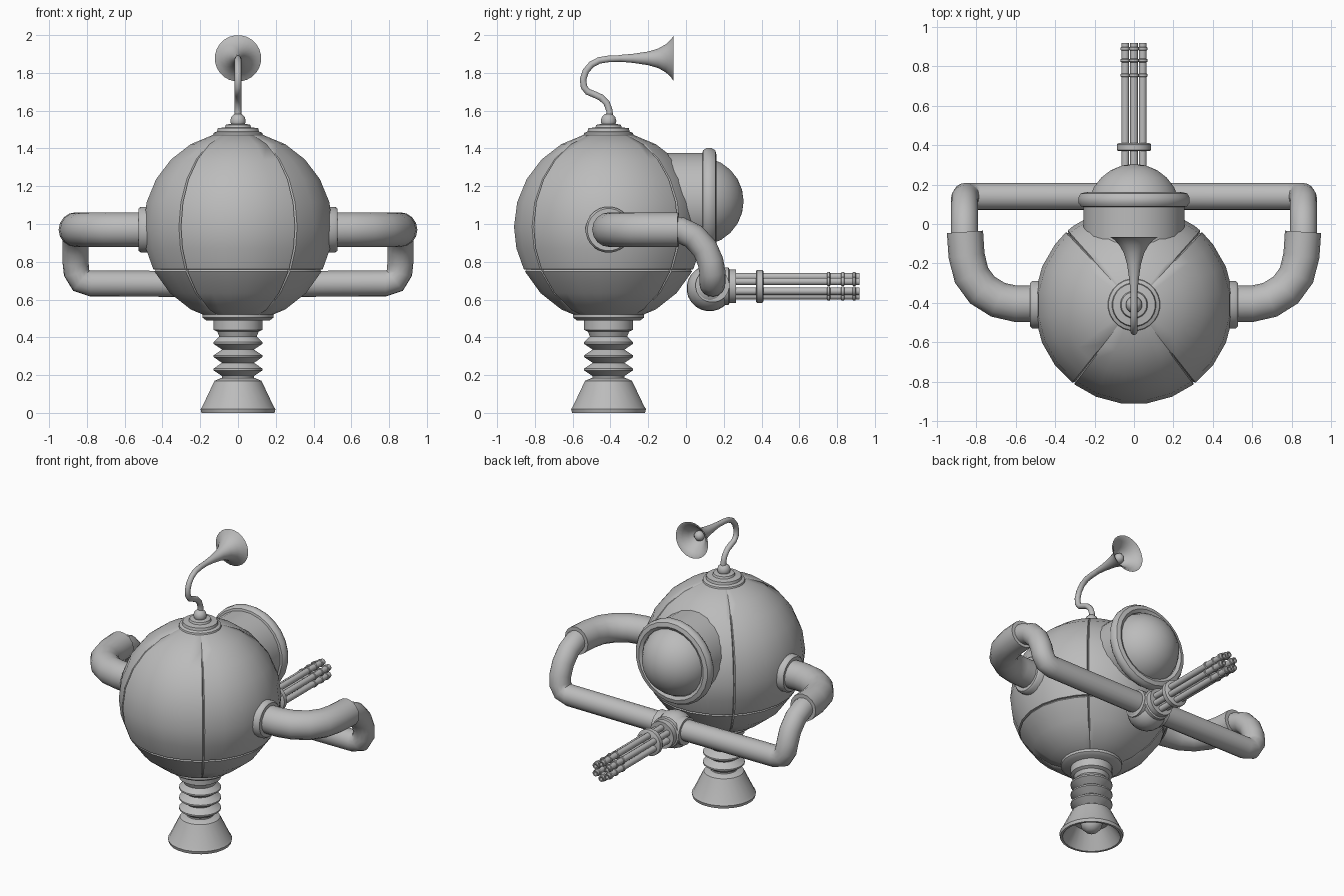
import bpy, bmesh, math
from mathutils import Vector, Matrix

if "Cube" in bpy.data.objects:
    bpy.data.objects.remove(bpy.data.objects["Cube"])

grey = bpy.data.materials.new("plain grey")
grey.diffuse_color = (0.5, 0.5, 0.5, 1)
grey.use_nodes = True
grey.node_tree.nodes["Principled BSDF"].inputs["Base Color"].default_value = grey.diffuse_color
X, Y, Z = Vector((1, 0, 0)), Vector((0, 1, 0)), Vector((0, 0, 1))
CY = -0.41  # y of the body axis


def finish(name, bm):
    bmesh.ops.remove_doubles(bm, verts=bm.verts, dist=1e-5)
    bmesh.ops.recalc_face_normals(bm, faces=bm.faces)
    me = bpy.data.meshes.new(name)
    bm.to_mesh(me)
    bm.free()
    me.materials.append(grey)
    ob = bpy.data.objects.new(name, me)
    bpy.context.collection.objects.link(ob)
    return ob


def skin(bm, rings):
    n = len(rings[0])
    for a, b in zip(rings, rings[1:]):
        for i in range(n):
            bm.faces.new((a[i], a[(i + 1) % n], b[(i + 1) % n], b[i]))


def lathe(name, profile, origin, axis=Z, segs=24, spokes=None):
    """Revolve (radius, height) points; spokes are (degrees, radius factor)."""
    bm = bmesh.new()
    spokes = spokes or [((i + 0.5) * 360 / segs, 1) for i in range(segs)]
    m = Matrix.Translation(origin) @ Z.rotation_difference(axis).to_matrix().to_4x4()
    rings = [[bm.verts.new(m @ Vector((r * f * math.cos(math.radians(a)),
                                       r * f * math.sin(math.radians(a)), h)))
              for a, f in spokes] for r, h in profile]
    skin(bm, rings)
    return finish(name, bm)


def tube(name, path, radius, segs=16):
    """Sweep a circle along a path, capped at both ends."""
    bm = bmesh.new()
    pts = [Vector(p) for p in path]
    rings, prev, side = [], None, None
    for i, p in enumerate(pts):
        t = (pts[min(i + 1, len(pts) - 1)] - pts[max(i - 1, 0)]).normalized()
        if side is None:
            side = t.orthogonal().normalized()
        else:
            side = prev.rotation_difference(t) @ side
        up = t.cross(side)
        rings.append([bm.verts.new(p + radius * (side * math.cos(a) + up * math.sin(a)))
                      for a in [2 * math.pi * k / segs for k in range(segs)]])
        prev = t
    skin(bm, rings)
    bm.faces.new(rings[0])
    bm.faces.new(rings[-1])
    return finish(name, bm)


def ball(r, lo=-90, hi=90, step=15):
    return [(r * math.cos(math.radians(a)), r * math.sin(math.radians(a)))
            for a in range(lo, hi + 1, step)]


# Body: sphere with four vertical panel grooves and one horizontal groove
R = 0.505
seams = [47.5, 132.5, 232.5, 307.5]
spokes = [(7.5 + 15 * k, 1) for k in range(24)
          if all(abs(7.5 + 15 * k - s) > 2 for s in seams)]
for s in seams:
    spokes += [(s - 0.8, 1), (s, 0.975), (s + 0.8, 1)]
profile = []
for a in (-90, -75, -60, -44, -28, -27.2, -26.4, -13, 0, 15, 30, 45, 60, 75, 90):
    r = R * (0.975 if a == -27.2 else 1)
    profile.append((r * math.cos(math.radians(a)), r * math.sin(math.radians(a))))
lathe("body", profile, (0, CY, 0.985), spokes=sorted(spokes))

# Pedestal: plate, neck, bellows and hollow flared foot
lathe("bottom_plate", [(0, 0.54), (0.19, 0.53), (0.19, 0.505), (0.17, 0.49), (0, 0.49)], (0, CY, 0))
bellows = [(0, 0.5), (0.13, 0.5), (0.13, 0.44), (0.11, 0.43), (0.10, 0.405)]
for z in (0.37, 0.30, 0.23):
    bellows += [(0.13, z + 0.005), (0.13, z - 0.005), (0.085, z - 0.035)]
lathe("bellows", bellows + [(0.085, 0.15), (0, 0.15)], (0, CY, 0))
lathe("foot", [(0, 0.19), (0.09, 0.185), (0.125, 0.17), (0.135, 0.15), (0.19, 0.035), (0.2, 0.02),
               (0.195, 0.0), (0.18, 0.0), (0.11, 0.11), (0, 0.12)], (0, CY, 0))
lathe("foot_core", ball(0.07, step=30), (0, CY, 0.10))

# Top cap
lathe("top_cap", [(0, 1.45), (0.135, 1.465), (0.13, 1.482), (0.112, 1.49), (0.108, 1.507),
                  (0.07, 1.512), (0.065, 1.525), (0.04, 1.53), (0, 1.53)], (0, CY, 0))
lathe("top_knob", ball(0.042, step=30), (0, CY, 1.545), segs=16)

# Horn: bent pipe and bell opening towards +y
tube("horn_pipe", [(0, y, z) for y, z in
                   [(-.405, 1.55), (-.405, 1.60), (-.42, 1.64), (-.45, 1.67), (-.49, 1.688), (-.52, 1.70),
                    (-.54, 1.725), (-.545, 1.765), (-.53, 1.81), (-.50, 1.845), (-.46, 1.866),
                    (-.41, 1.874), (-.33, 1.877)]], 0.018, 12)
lathe("horn_bell", [(0.018, 0), (0.024, .07), (0.036, .15), (0.052, .205), (0.075, .245), (0.10, .272),
                    (0.123, .287), (0.112, .285), (0.09, .265), (0.065, .235), (0.042, .20), (0, .18)],
      (0, -.352, 1.877), Y)
lathe("horn_clapper", ball(0.034, step=30), (0, -.145, 1.877), Y, 12)

# Eye: socket, rim and lens
EYE = (0, 0, 1.12)
lathe("eye_socket", [(0, -.2), (0.258, -.2), (0.258, .12), (0, .12)], EYE, Y)
lathe("eye_rim", [(0.25, .085), (0.272, .09), (0.285, .108), (0.285, .135), (0.272, .155),
                  (0.245, .162), (0.225, .15), (0.225, .10)], EYE, Y)
lathe("eye_lens", ball(0.237, 0, 90), (0, .068, 1.12), Y)

# Arms, left and right
for s, side in ((-1, "left"), (1, "right")):
    lathe(side + "_shoulder", [(0, .44), (0.122, .44), (0.122, .515), (0.112, .527), (0.09, .527),
                               (0, .527)], (0, CY, .97), X * s)
    tube(side + "_upper_arm", [(s * x, y, .97) for x, y in
                               [(.45, -.405), (.60, -.405), (.69, -.385), (.77, -.335), (.825, -.26),
                                (.85, -.16), (.858, -.04)]], 0.092)
    tube(side + "_forearm", [(s * x, y, z) for x, y, z in
                             [(.858, -.10, .975), (.86, -.03, .968), (.86, .04, .935), (.86, .10, .87),
                              (.86, .13, .80), (.855, .14, .745), (.83, .14, .70), (.78, .14, .685),
                              (.02, .14, .682)]], 0.069)
    lathe(side + "_hub_collar", [(0.06, .06), (0.09, .06), (0.09, .105), (0.06, .105)],
          (0, .14, .675), X * s)

# Gun hub and front collars
lathe("gun_hub", ball(0.122), (0, .125, .66), X)
lathe("gun_mount", [(0, .18), (0.10, .2), (0.10, .225), (0.09, .23), (0.09, .265), (0, .265)],
      (0, 0, .67), Y)
lathe("gun_ring", [(0, .37), (0.08, .37), (0.088, .376), (0.088, .404), (0.08, .41), (0, .41)],
      (0, 0, .67), Y)

# Six barrels, each with raised bands and a hollow muzzle
barrel = [(0, .2), (.02, .2)]
for y in (.755, .83, .89):
    barrel += [(.02, y - .009), (.025, y - .006), (.025, y + .006), (.02, y + .009)]
barrel += [(.02, .918), (.012, .918), (.012, .87), (0, .87)]
for k in range(6):
    a = math.pi / 2 + k * math.pi / 3
    lathe("barrel_%d" % (k + 1), barrel, (.051 * math.cos(a), 0, .67 + .051 * math.sin(a)), Y, 12)

bpy.ops.object.select_all(action='SELECT')
bpy.context.view_layer.objects.active = bpy.data.objects["body"]
bpy.ops.object.shade_smooth_by_angle(angle=math.radians(40))
